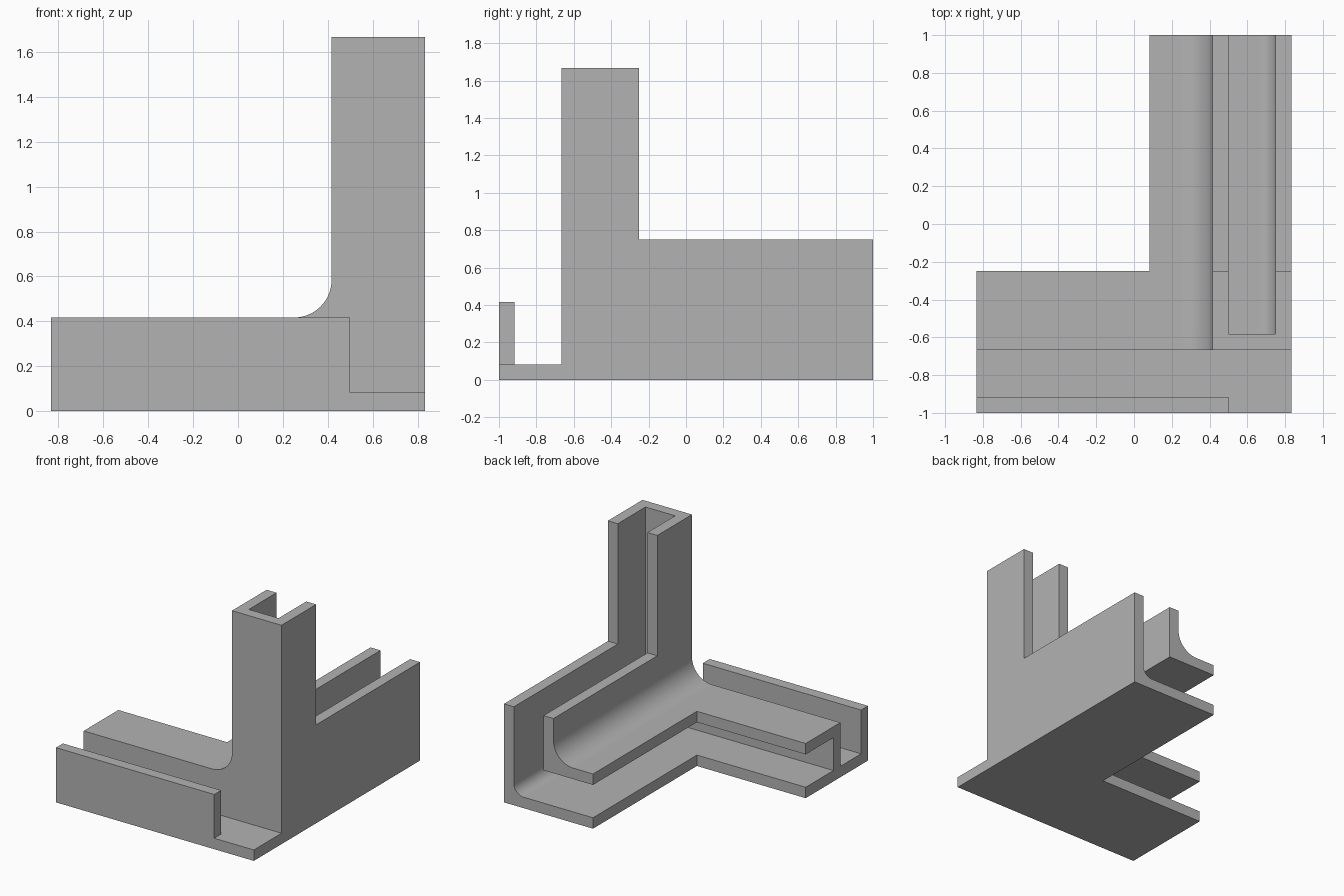
import bpy
import bmesh
import math
from mathutils import Vector

cube = bpy.data.objects.get("Cube")
if cube:
    bpy.data.objects.remove(cube, do_unlink=True)

U = 1 / 12            # wall thickness, used as the module
SEGMENTS = 14         # steps in each fillet

grey = bpy.data.materials.new("plain_grey")
grey.use_nodes = True
colour = (0.45, 0.45, 0.45, 1)
grey.diffuse_color = colour
grey.node_tree.nodes["Principled BSDF"].inputs["Base Color"].default_value = colour


def arc(cx, cz, r, start, end):
    """Points of a fillet, angles in degrees."""
    angles = [math.radians(start + (end - start) * i / SEGMENTS) for i in range(SEGMENTS + 1)]
    return [(cx + r * math.cos(a), cz + r * math.sin(a)) for a in angles]


def prism(name, outline, axis, low, high):
    """Extrude an outline (in modules) along the given axis."""
    place = {"x": lambda a, b: (low, a, b),
             "y": lambda a, b: (a, low, b),
             "z": lambda a, b: (a, b, low)}[axis]
    direction = Vector([(high - low) * U if c == axis else 0 for c in "xyz"])
    bm = bmesh.new()
    face = bm.faces.new([bm.verts.new(Vector(place(a, b)) * U) for a, b in outline])
    extruded = bmesh.ops.extrude_face_region(bm, geom=[face])["geom"]
    bmesh.ops.translate(bm, vec=direction,
                        verts=[v for v in extruded if isinstance(v, bmesh.types.BMVert)])
    if face.is_valid and len(bm.faces) < len(outline) + 2:
        bm.faces.new(list(face.verts))
    bmesh.ops.recalc_face_normals(bm, faces=bm.faces)
    mesh = bpy.data.meshes.new(name)
    bm.to_mesh(mesh)
    bm.free()
    mesh.materials.append(grey)
    obj = bpy.data.objects.new(name, mesh)
    bpy.context.scene.collection.objects.link(obj)
    return obj


def rect(a0, a1, b0, b1):
    return [(a0, b0), (a1, b0), (a1, b1), (a0, b1)]


# L-shaped floor
bracket = prism("corner_bracket", [(-10, -12), (10, -12), (10, 12), (1, 12), (1, -3), (-10, -3)],
                "z", 0, 1)

fillet = arc(3, 7, 2, 270, 360)
parts = [
    # front lip
    prism("front_lip", rect(-10, 6, 0, 5), "y", -12, -11),
    # front wall, rising into the post
    prism("front_wall", [(-10, 0), (10, 0), (10, 20), (5, 20)] + fillet[::-1] + [(-10, 5)],
          "y", -8, -7),
    # right wall, stepped
    prism("right_wall", [(-8, 0), (12, 0), (12, 9), (-3, 9), (-3, 20), (-8, 20)], "x", 9, 10),
    # inner rail with its filleted flange
    prism("inner_rail", [(1, 4), (6, 4), (6, 9), (5, 9)] + fillet[::-1] + [(1, 5)], "y", -8, 12),
    # flange over the side arm
    prism("side_flange", rect(-10, 2, 4, 5), "y", -8, -3),
    # left wall of the post
    prism("post_left_wall", rect(5, 6, 4, 20), "y", -8, -3),
    # rounded corner inside the channel
    prism("channel_fillet", [(9.5, 0.5), (9.5, 2)] + arc(8, 2, 1, 360, 270) + [(8, 0.5)],
          "y", -7.5, 12),
]

# Join the parts into one clean solid
bpy.context.view_layer.objects.active = bracket
for part in parts:
    union = bracket.modifiers.new("join", "BOOLEAN")
    union.operation = "UNION"
    union.solver = "EXACT"
    union.object = part
    bpy.ops.object.modifier_apply(modifier=union.name)
    bpy.data.objects.remove(part, do_unlink=True)

bm = bmesh.new()
bm.from_mesh(bracket.data)
bmesh.ops.remove_doubles(bm, verts=bm.verts, dist=0.0001)
bmesh.ops.dissolve_limit(bm, angle_limit=math.radians(0.5), verts=bm.verts, edges=bm.edges)
# Smooth only the fillets; the flat walls stay flat
for face in bm.faces:
    face.smooth = max(abs(c) for c in face.normal) < 0.9999
    face.material_index = 0
bm.to_mesh(bracket.data)
bm.free()
